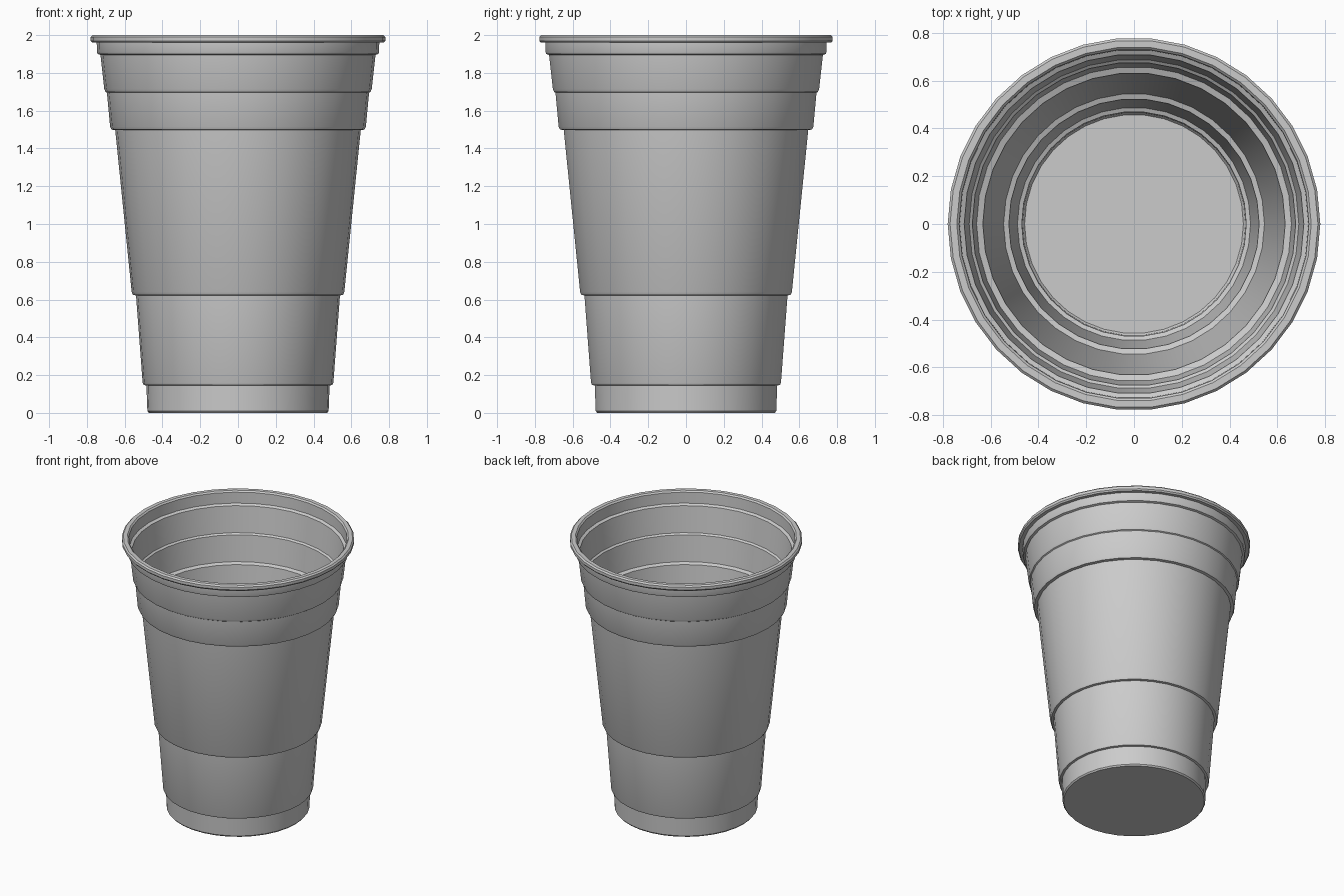
import bpy, bmesh, math

SIDES = 34

# Outer wall (radius, height), from the base centre up to the rim, with stepped grip bands
outer = [
    (0, 0), (0.472, 0), (0.48, 0.01), (0.485, 0.145),
    (0.50, 0.148), (0.505, 0.16),
    (0.54, 0.622), (0.556, 0.625), (0.563, 0.64),
    (0.65, 1.497), (0.67, 1.50), (0.677, 1.515),
    (0.694, 1.695), (0.702, 1.70), (0.708, 1.715),
    (0.728, 1.895), (0.743, 1.90), (0.747, 1.91), (0.748, 1.96),
]
# Rolled lip
lip = [(0.772, 1.96), (0.78, 1.97), (0.78, 1.99), (0.77, 2.0), (0.742, 2.0), (0.732, 1.99)]
# Inner wall, back down to the floor centre
inner = [
    (0.73, 1.91), (0.711, 1.90), (0.69, 1.71), (0.677, 1.70),
    (0.659, 1.51), (0.633, 1.50), (0.546, 0.635), (0.524, 0.627),
    (0.488, 0.155), (0.47, 0.148), (0.467, 0.03), (0.458, 0.018), (0, 0.018),
]

# Cup: revolve the whole profile around z
bm = bmesh.new()
verts = [bm.verts.new((r, 0, z)) for r, z in outer + lip + inner]
edges = [bm.edges.new(pair) for pair in zip(verts, verts[1:])]
bmesh.ops.spin(bm, geom=verts + edges, cent=(0, 0, 0), axis=(0, 0, 1),
               angle=math.tau, steps=SIDES)
bmesh.ops.remove_doubles(bm, verts=bm.verts[:], dist=0.0005)
bmesh.ops.recalc_face_normals(bm, faces=bm.faces[:])
mesh = bpy.data.meshes.new("cup")
bm.to_mesh(mesh)
bm.free()
cup = bpy.data.objects.new("cup", mesh)
bpy.context.collection.objects.link(cup)

# Smooth wall with crisp steps
bpy.context.view_layer.objects.active = cup
cup.select_set(True)
bpy.ops.object.shade_smooth_by_angle(angle=math.radians(35))
